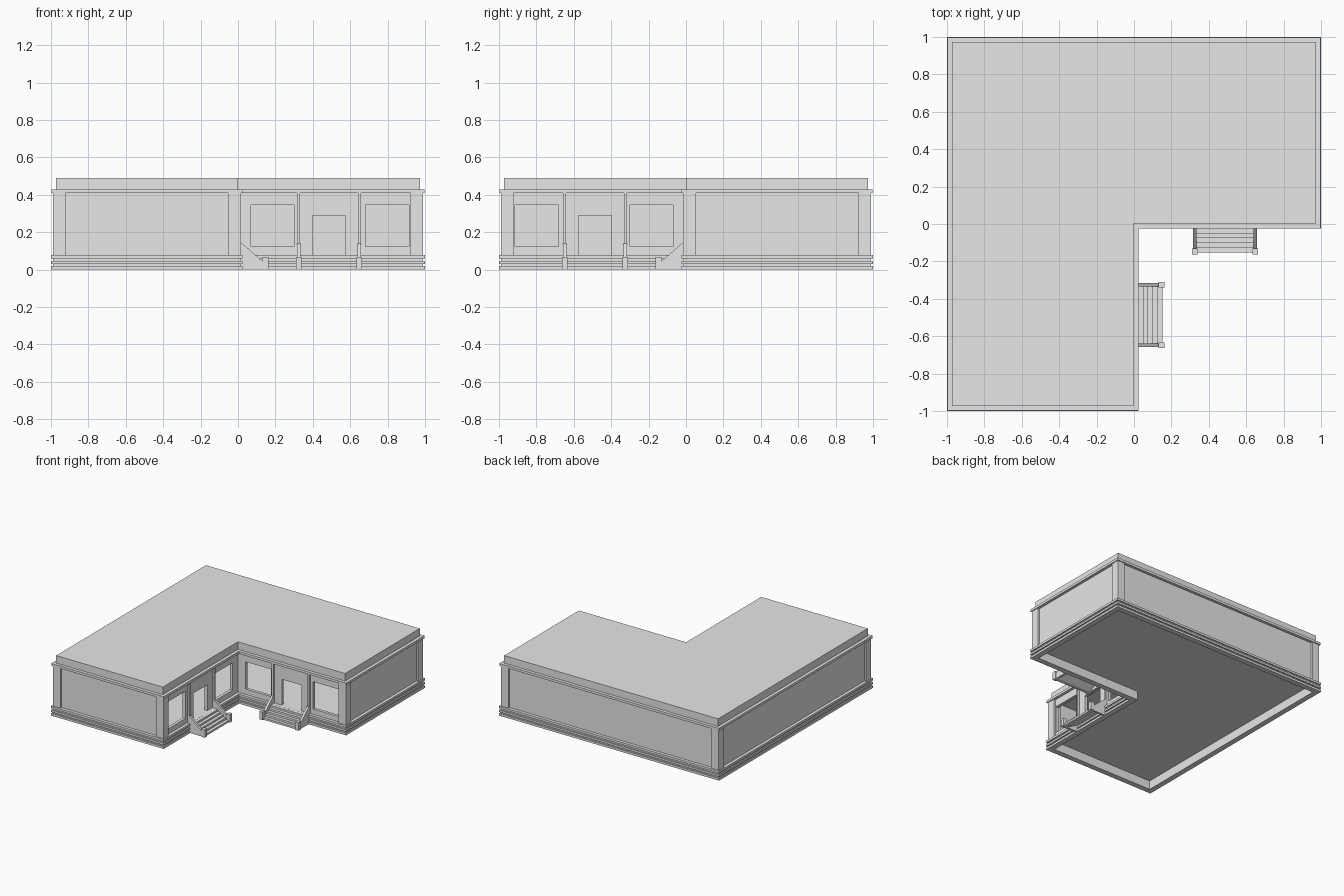
import bpy, bmesh
from mathutils import Matrix, Vector

cube = bpy.data.objects.get("Cube")
if cube:
    bpy.data.objects.remove(cube, do_unlink=True)

stone = bpy.data.materials.new("light_grey")
stone.use_nodes = True
GREY = (0.8, 0.8, 0.8, 1)
stone.diffuse_color = GREY
stone.node_tree.nodes["Principled BSDF"].inputs["Base Color"].default_value = GREY

# Reflection that swaps the two wings of the plan
SWAP = Matrix(((0, -1, 0, 0), (-1, 0, 0, 0), (0, 0, 1, 0), (0, 0, 0, 1)))
SIDES = (("back_wing", Matrix.Identity(4)), ("side_wing", SWAP))


def finish(name, bm, matrix=None):
    if matrix:
        bm.transform(matrix)
    bmesh.ops.recalc_face_normals(bm, faces=bm.faces)
    mesh = bpy.data.meshes.new(name)
    bm.to_mesh(mesh)
    bm.free()
    mesh.materials.append(stone)
    obj = bpy.data.objects.new(name, mesh)
    bpy.context.collection.objects.link(obj)
    return obj


def add_box(bm, lo, hi):
    lo, hi = Vector(lo), Vector(hi)
    size = Matrix.Diagonal((*(hi - lo), 1))
    bmesh.ops.create_cube(bm, size=1, matrix=Matrix.Translation((lo + hi) / 2) @ size)


def prism(name, points, vec, matrix=None):
    """Solid made by pushing a flat outline along vec."""
    bm = bmesh.new()
    face = bm.faces.new([bm.verts.new(p) for p in points])
    ext = bmesh.ops.extrude_face_region(bm, geom=[face], use_keep_orig=True)
    moved = [v for v in ext["geom"] if isinstance(v, bmesh.types.BMVert)]
    bmesh.ops.translate(bm, verts=moved, vec=vec)
    return finish(name, bm, matrix)


def plan(d):
    """L-shaped outline, offset outward by d from the wall face."""
    o, i = 0.975 + d, d
    return [(-o, -o), (i, -o), (i, -i), (o, -i), (o, o), (-o, o)]


def slab(name, d, z0, z1):
    prism(name, [(x, y, z0) for x, y in plan(d)], (0, 0, z1 - z0))


def ring(name, outer, inner, z0, z1):
    bm = bmesh.new()
    loops = [[bm.verts.new((x, y, z)) for x, y in plan(d)]
             for d, z in ((outer, z0), (outer, z1), (inner, z1), (inner, z0))]
    for a, b in zip(loops, loops[1:] + loops[:1]):
        for k in range(6):
            n = (k + 1) % 6
            bm.faces.new((a[k], a[n], b[n], b[k]))
    return finish(name, bm)


# Plinth: three projecting courses with recessed joints, open underneath
for k, (z0, z1) in enumerate(((0, 0.018), (0.03, 0.046), (0.06, 0.078))):
    ring(f"plinth_course_{k + 1}", 0.025, -0.02, z0, z1)
for k, (z0, z1) in enumerate(((0.018, 0.03), (0.046, 0.06))):
    ring(f"plinth_joint_{k + 1}", 0.015, -0.02, z0, z1)
slab("floor", -0.02, 0.072, 0.078)

# Walls with window and door openings cut through
walls = ring("walls", 0, -0.025, 0.078, 0.408)
bm = bmesh.new()
for _, m in SIDES:
    part = bmesh.new()
    for x0, x1, z0, z1 in ((0.07, 0.30, 0.122, 0.346), (0.682, 0.914, 0.122, 0.346),
                           (0.398, 0.576, 0.07, 0.29)):
        add_box(part, (x0, -0.05, z0), (x1, 0.06, z1))
    part.transform(m)
    temp = bpy.data.meshes.new("temp")
    part.to_mesh(temp)
    part.free()
    bm.from_mesh(temp)
    bpy.data.meshes.remove(temp)
cutter = finish("opening_cutter", bm)
cutter.hide_render = True
mod = walls.modifiers.new("openings", "BOOLEAN")
mod.operation = "DIFFERENCE"
mod.solver = "EXACT"
mod.object = cutter
bpy.context.view_layer.objects.active = walls
bpy.ops.object.modifier_apply(modifier=mod.name)
bpy.data.objects.remove(cutter, do_unlink=True)

# Corner pilasters on every outward corner
bm = bmesh.new()
W = 0.068
for x, y, sx, sy in ((-0.99, -0.99, 1, 1), (0.015, -0.99, -1, 1), (0.99, -0.015, -1, 1),
                     (0.99, 0.99, -1, -1), (-0.99, 0.99, 1, -1)):
    xs, ys = sorted((x, x + sx * W)), sorted((y, y + sy * W))
    add_box(bm, (xs[0], ys[0], 0.076), (xs[1], ys[1], 0.41))
finish("corner_pilasters", bm)

# Cornice and roof block
slab("cornice", 0.023, 0.408, 0.428)
slab("roof", -0.003, 0.428, 0.49)

# Entrance on each inner wall
for wing, m in SIDES:
    bm = bmesh.new()
    for x in (0.324, 0.649):
        add_box(bm, (x - 0.008, -0.016, 0.076), (x + 0.008, 0.005, 0.41))
    finish(f"{wing}_door_columns", bm, m)

    # Stepped stair with a sloping underside
    steps, tread, rise = 5, 0.0255, 0.0155
    outline = [(-0.12, 0), (-0.02, 0.058), (-0.02, steps * rise)]
    for k in range(steps):
        y = -0.025 - tread * (k + 1)
        outline += [(y, rise * (steps - k)), (y, rise * (steps - k - 1))]
    prism(f"{wing}_steps", [(0.332, y, z) for y, z in outline], (0.309, 0, 0), m)

    # Sloping cheek walls ending in short posts
    for label, x in (("inner", 0.324), ("outer", 0.649)):
        cheek = [(-0.01, 0), (-0.01, 0.14), (-0.022, 0.14), (-0.134, 0.042), (-0.134, 0)]
        prism(f"{wing}_{label}_stair_cheek", [(x - 0.009, y, z) for y, z in cheek],
              (0.018, 0, 0), m)
        bm = bmesh.new()
        add_box(bm, (x - 0.015, -0.163, 0), (x + 0.015, -0.131, 0.066))
        finish(f"{wing}_{label}_stair_post", bm, m)
